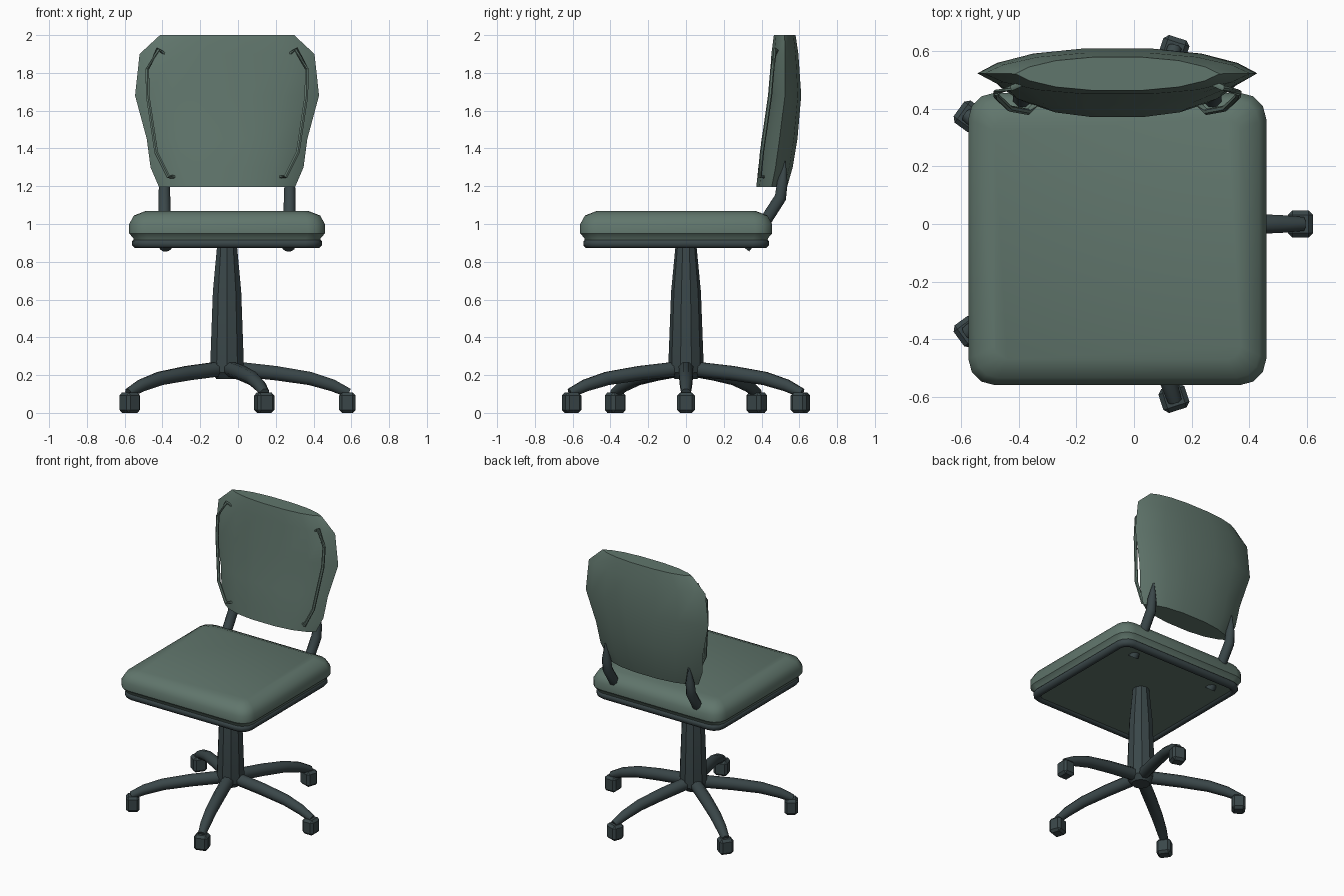
import bpy, bmesh, math
from mathutils import Vector, Matrix

cube = bpy.data.objects.get("Cube")
if cube:
    bpy.data.objects.remove(cube, do_unlink=True)

CX = -0.058  # column axis


def material(name, rgb):
    m = bpy.data.materials.new(name)
    m.use_nodes = True
    m.diffuse_color = (*rgb, 1)
    m.node_tree.nodes["Principled BSDF"].inputs["Base Color"].default_value = (*rgb, 1)
    return m


GREEN = material("green fabric", (0.118, 0.18, 0.15))
DARK = material("dark frame", (0.042, 0.062, 0.066))


def finish(name, bm, mat, angle=40):
    bmesh.ops.recalc_face_normals(bm, faces=bm.faces)
    me = bpy.data.meshes.new(name)
    bm.to_mesh(me)
    bm.free()
    me.materials.append(mat)
    ob = bpy.data.objects.new(name, me)
    bpy.context.collection.objects.link(ob)
    bpy.ops.object.select_all(action='DESELECT')
    ob.select_set(True)
    bpy.context.view_layer.objects.active = ob
    bpy.ops.object.shade_smooth_by_angle(angle=math.radians(angle))
    return ob


def loft(name, rings, mat, angle=40, closed=False):
    """Skin a list of equal rings of points, capping both ends unless closed."""
    bm = bmesh.new()
    loops = [[bm.verts.new(p) for p in ring] for ring in rings]
    pairs = list(zip(loops, loops[1:]))
    if closed:
        pairs.append((loops[-1], loops[0]))
    else:
        bm.faces.new(loops[0])
        bm.faces.new(loops[-1])
    n = len(loops[0])
    for a, b in pairs:
        for i in range(n):
            j = (i + 1) % n
            bm.faces.new((a[i], a[j], b[j], b[i]))
    return finish(name, bm, mat, angle)


def tube(name, path, radii, mat, sides=8, closed=False):
    """Sweep a polygon along a path with a radius at each point."""
    pts = [Vector(p) for p in path]
    n, rings = len(pts), []
    for i, p in enumerate(pts):
        before = pts[i - 1] if i or closed else p
        after = pts[(i + 1) % n] if i < n - 1 or closed else p
        t = (after - before).normalized()
        up = Vector((0, 0, 1)) if abs(t.z) < 0.75 else Vector((0, 1, 0))
        side = t.cross(up).normalized()
        up = side.cross(t)
        angles = [2 * math.pi * (k + 0.5) / sides for k in range(sides)]
        rings.append([p + radii[i] * (math.cos(a) * side + math.sin(a) * up) for a in angles])
    return loft(name, rings, mat, 50, closed)


def rounded_rect(inset, z, radius):
    """Seat outline moved inward by inset."""
    hx, hy = 0.518 - inset, 0.508 - inset
    ring = []
    for q, (sx, sy) in enumerate([(1, 1), (-1, 1), (-1, -1), (1, -1)]):
        for k in range(4):
            a = math.pi / 2 * (q + k / 3)
            ring.append((CX + sx * (hx - radius) + radius * math.cos(a),
                         -0.052 + sy * (hy - radius) + radius * math.sin(a), z))
    return ring


# Seat cushion and the dark rim around its base
seat_profile = [(0.03, 0.885), (0.022, 0.925), (0, 0.95), (0, 1.0),
                (0.025, 1.045), (0.09, 1.07)]
loft("seat_cushion", [rounded_rect(i, z, 0.09 - i * 0.5) for i, z in seat_profile], GREEN)
rim = rounded_rect(0.042, 0.898, 0.06)
tube("seat_rim", rim, [0.028] * len(rim), DARK, closed=True)

# Backrest: lens-shaped sections of (z, half width, front y, back y)
half = [(1, 0), (0.86, 0.42), (0.6, 0.8), (0.25, 1)]
lens = half + [(-u, v) for u, v in reversed(half)]
lens += [(u, -v) for u, v in reversed(lens[1:-1])]
sections = [(1.195, 0.36, 0.372, 0.535), (1.3, 0.405, 0.383, 0.565),
            (1.45, 0.425, 0.40, 0.59), (1.68, 0.487, 0.438, 0.61),
            (1.9, 0.463, 0.452, 0.595), (2.0, 0.355, 0.465, 0.58)]
rings = []
for z, w, front, back in sections:
    mid, depth = (front + back) / 2, (back - front) / 2
    rings.append([(CX + u * w, mid + v * depth, z) for u, v in lens])
loft("backrest", rings, GREEN)

# Paired trim strips on the backrest and support tubes behind the seat
trim = [(0.33, 0.49, 1.9), (0.365, 0.474, 1.925), (0.422, 0.457, 1.82), (0.42, 0.445, 1.68),
        (0.375, 0.402, 1.38), (0.31, 0.39, 1.25), (0.28, 0.42, 1.25)]
support = [(0.325, 0.31, 0.875), (0.33, 0.41, 1.0), (0.332, 0.5, 1.14),
           (0.332, 0.51, 1.22), (0.33, 0.522, 1.335)]
for label, s in (("left", 1), ("right", -1)):
    tube(label + "_backrest_trim", [(CX + s * x, y, z) for x, y, z in trim],
         [0.011] * len(trim), GREEN, 6)
    tube(label + "_backrest_support", [(CX + s * x, y, z) for x, y, z in support],
         [0.034, 0.034, 0.034, 0.03, 0.006], DARK)

# Column
column = [(0.18, 0.06), (0.215, 0.088), (0.27, 0.093), (0.64, 0.079), (0.89, 0.055)]
loft("column", [[(CX + r * math.cos(a), r * math.sin(a), z)
                 for a in [math.pi * (k + 0.5) / 5 for k in range(10)]]
                for z, r in column], DARK, 30)

# Five legs, each ending on a bevelled caster
for i in range(5):
    a = math.radians(72 * i)
    c, s = math.cos(a), math.sin(a)
    leg = [(0.03, 0.235), (0.26, 0.21), (0.44, 0.182), (0.56, 0.145), (0.645, 0.105)]
    tube(f"leg_{i + 1}", [(CX + r * c, r * s, z) for r, z in leg],
         [0.042, 0.041, 0.038, 0.034, 0.026], DARK)
    bm = bmesh.new()
    bmesh.ops.create_cube(bm, size=1)
    bmesh.ops.scale(bm, vec=(0.088, 0.095, 0.108), verts=bm.verts)
    bmesh.ops.bevel(bm, geom=bm.edges[:], offset=0.016, segments=1, affect='EDGES')
    bmesh.ops.transform(bm, verts=bm.verts, matrix=Matrix.Translation(
        (CX + 0.637 * c, 0.637 * s, 0.054)) @ Matrix.Rotation(a, 4, 'Z'))
    finish(f"caster_{i + 1}", bm, DARK, 30)
